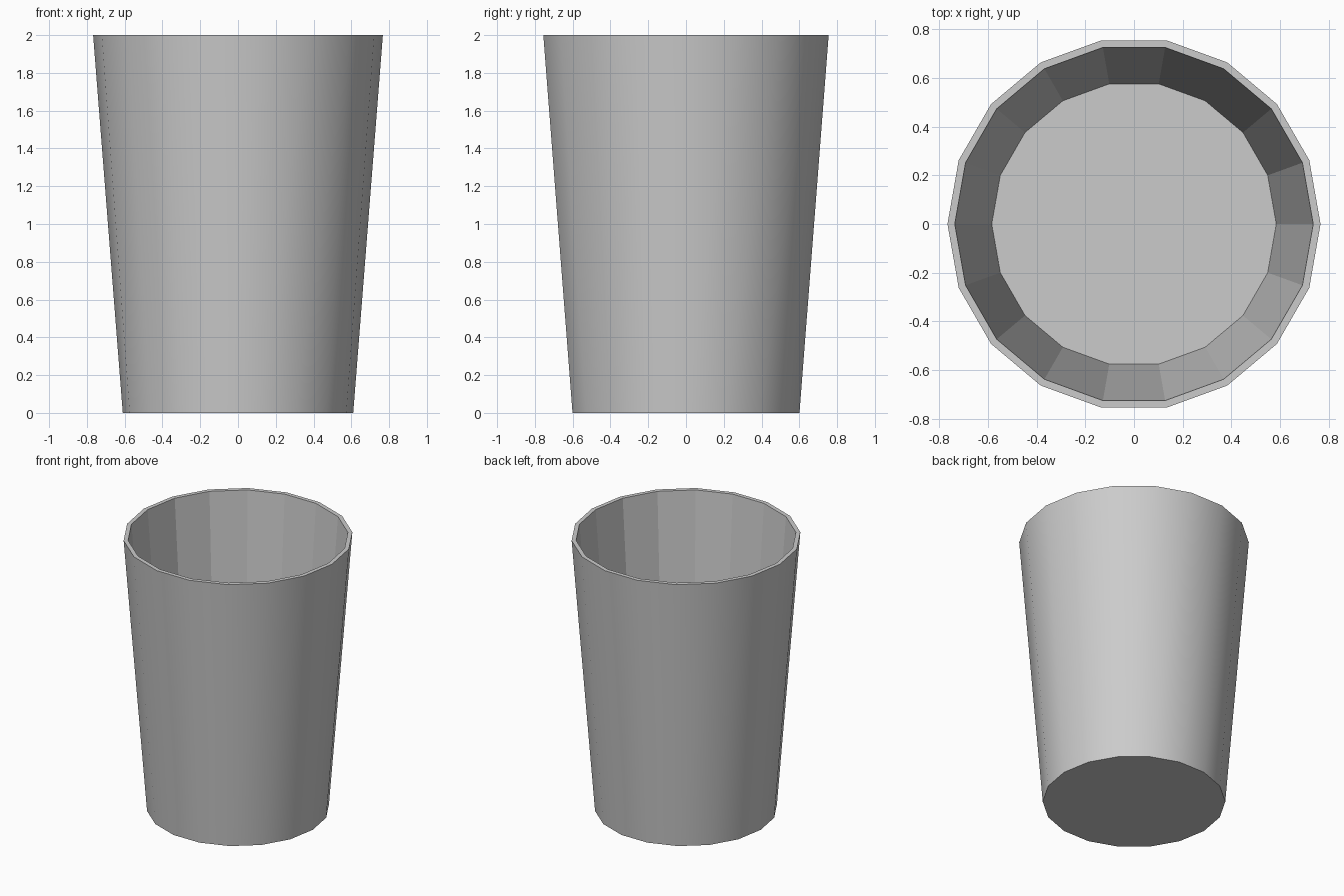
import bpy, bmesh
from math import cos, sin, tau

if "Cube" in bpy.data.objects:
    bpy.data.objects.remove(bpy.data.objects["Cube"])

SIDES = 18
bm = bmesh.new()

def ring(radius, z):
    return [bm.verts.new((radius * cos(tau * i / SIDES), radius * sin(tau * i / SIDES), z))
            for i in range(SIDES)]

def bridge(a, b, smooth=False):
    for i in range(SIDES):
        j = (i + 1) % SIDES
        bm.faces.new((a[i], a[j], b[j], b[i])).smooth = smooth

# Rings running up the outside and down the inside
base = ring(0.61, 0)
outer_rim = ring(0.767, 2)
inner_rim = ring(0.737, 2)
floor = ring(0.585, 0.03)

bridge(base, outer_rim, smooth=True)  # smooth outer wall
bridge(outer_rim, inner_rim)          # flat rim
bridge(inner_rim, floor)              # faceted inner wall
bm.faces.new(base[::-1])              # underside
bm.faces.new(floor)                   # inside floor

# Keep rim and base edges crisp
for e in bm.edges:
    if not all(f.smooth for f in e.link_faces):
        e.smooth = False

mesh = bpy.data.meshes.new("cup")
bm.to_mesh(mesh)
bm.free()
bpy.context.collection.objects.link(bpy.data.objects.new("cup", mesh))
